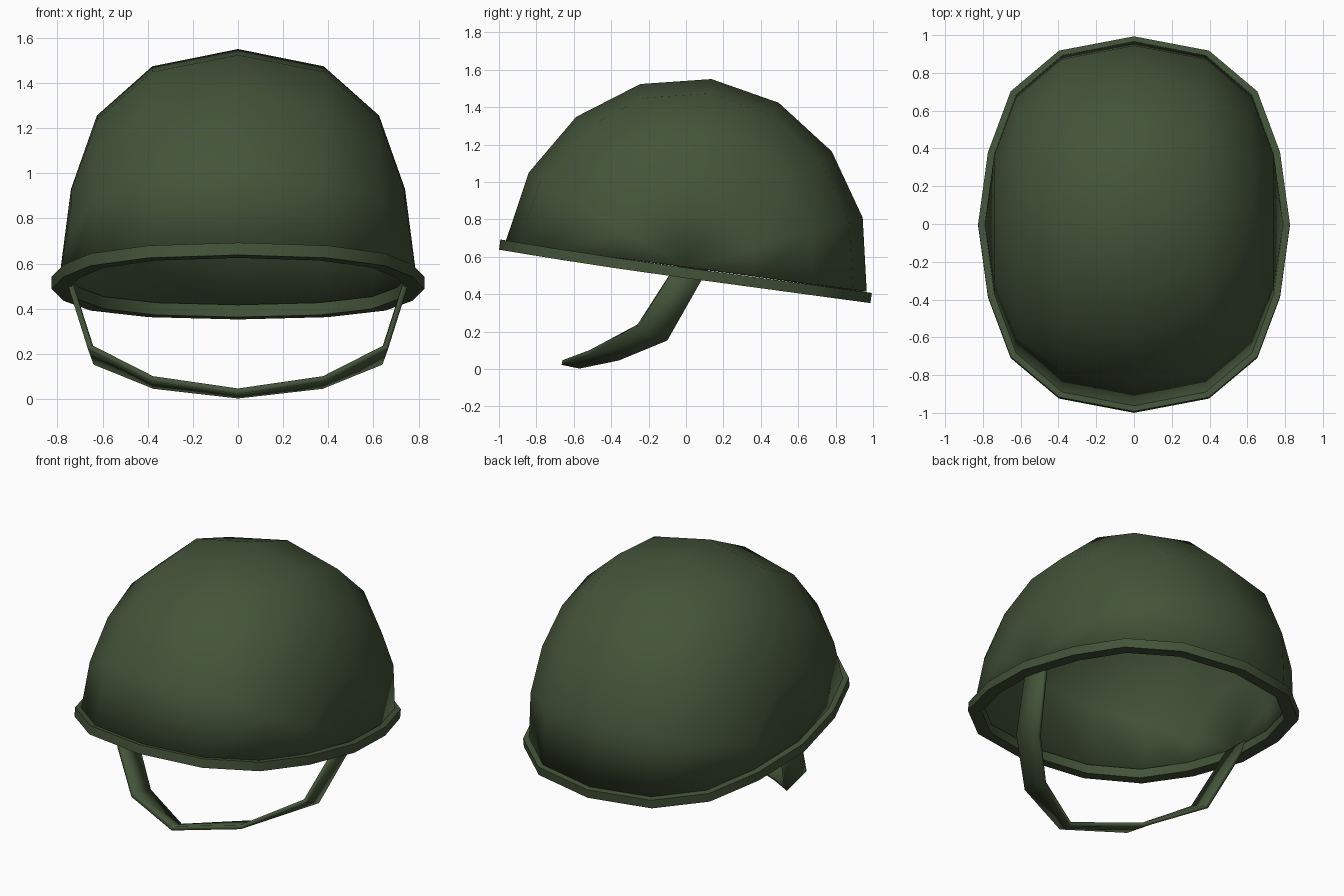
import bpy, bmesh, math
from mathutils import Matrix, Vector

if "Cube" in bpy.data.objects:
    bpy.data.objects.remove(bpy.data.objects["Cube"])

green = bpy.data.materials.new("olive_green")
green.diffuse_color = (0.056, 0.088, 0.040, 1)
green.use_nodes = True
green.node_tree.nodes["Principled BSDF"].inputs["Base Color"].default_value = green.diffuse_color

TILT = Matrix.Translation((0, 0, 0.545)) @ Matrix.Rotation(math.radians(-7.7), 4, 'X')
STEP = math.pi / 8
# flattened half-width of each ring, centre to side
WIDTH = [0, 0.38, 0.625, 0.74, 0.79]


def make(name, verts, faces, smooth=None, thickness=0):
    me = bpy.data.meshes.new(name)
    me.from_pydata(verts, [], faces)
    bm = bmesh.new()
    bm.from_mesh(me)
    bmesh.ops.remove_doubles(bm, verts=bm.verts, dist=0.0005)
    bmesh.ops.dissolve_degenerate(bm, edges=bm.edges, dist=0.0005)
    if not thickness:
        bmesh.ops.recalc_face_normals(bm, faces=bm.faces)
    bm.to_mesh(me)
    bm.free()
    me.materials.append(green)
    ob = bpy.data.objects.new(name, me)
    bpy.context.collection.objects.link(ob)
    if thickness:
        mod = ob.modifiers.new("thickness", 'SOLIDIFY')
        mod.thickness = thickness
        mod.offset = -1
    if smooth:
        bpy.ops.object.select_all(action='DESELECT')
        ob.select_set(True)
        bpy.context.view_layer.objects.active = ob
        bpy.ops.object.shade_smooth_by_angle(angle=math.radians(smooth))
    return ob


def grid_faces(rows, cols, wrap_rows=False, wrap_cols=False):
    rr = rows if wrap_rows else rows - 1
    cc = cols if wrap_cols else cols - 1
    return [(i * cols + j, i * cols + (j + 1) % cols,
             ((i + 1) % rows) * cols + (j + 1) % cols, ((i + 1) % rows) * cols + j)
            for i in range(rr) for j in range(cc)]


# dome: half a sphere with its poles at the sides
verts = []
for k in range(9):
    a = k * STEP
    for j in range(-4, 5):
        r = math.cos(j * STEP)
        x = math.copysign(WIDTH[abs(j)], j)
        verts.append(TILT @ Vector((x, -0.975 * r * math.cos(a), 1.014 * r * math.sin(a))))
make("helmet_shell", verts, grid_faces(9, 9), smooth=40, thickness=0.035)

# rim: square band swept round the opening
section = [(1.003, 1.045, 0), (1.003, 1.045, -0.055), (0.925, 0.95, -0.055), (0.925, 0.95, 0)]
verts = []
for k in range(16):
    a = k * STEP
    s = math.sin(a)
    idx = round(math.asin(max(-1, min(1, abs(s)))) / STEP)
    x = math.copysign(WIDTH[idx], s)
    for sy, sx, z in section:
        y = -sy * math.cos(a)
        lift = 0.017 * y * y if y < 0 else 0
        verts.append(TILT @ Vector((x * sx, y, z - 0.004 + lift)))
make("rim_band", verts, grid_faces(16, 4, True, True), smooth=30)

# chin strap: half path of (front edge, back edge), mirrored
half = [((0.765, -0.06, 0.54), (0.765, 0.12, 0.54)),
        ((0.665, -0.262, 0.222), (0.64, -0.10, 0.152)),
        ((0.385, -0.52, 0.078), (0.375, -0.36, 0.045)),
        ((0, -0.665, 0.022), (0, -0.57, 0.002))]
path = half + [tuple((-x, y, z) for x, y, z in pair) for pair in reversed(half[:-1])]
verts = [p for pair in path for p in pair]
make("chin_strap", verts, [f[::-1] for f in grid_faces(len(path), 2)], smooth=20, thickness=0.025)

# point the open sheets outwards before thickening
for name, centre in (("helmet_shell", Vector((0, 0, 0.5))), ("chin_strap", Vector((0, -0.3, 0.6)))):
    me = bpy.data.objects[name].data
    if sum((p.center - centre).dot(p.normal) for p in me.polygons) < 0:
        me.flip_normals()
